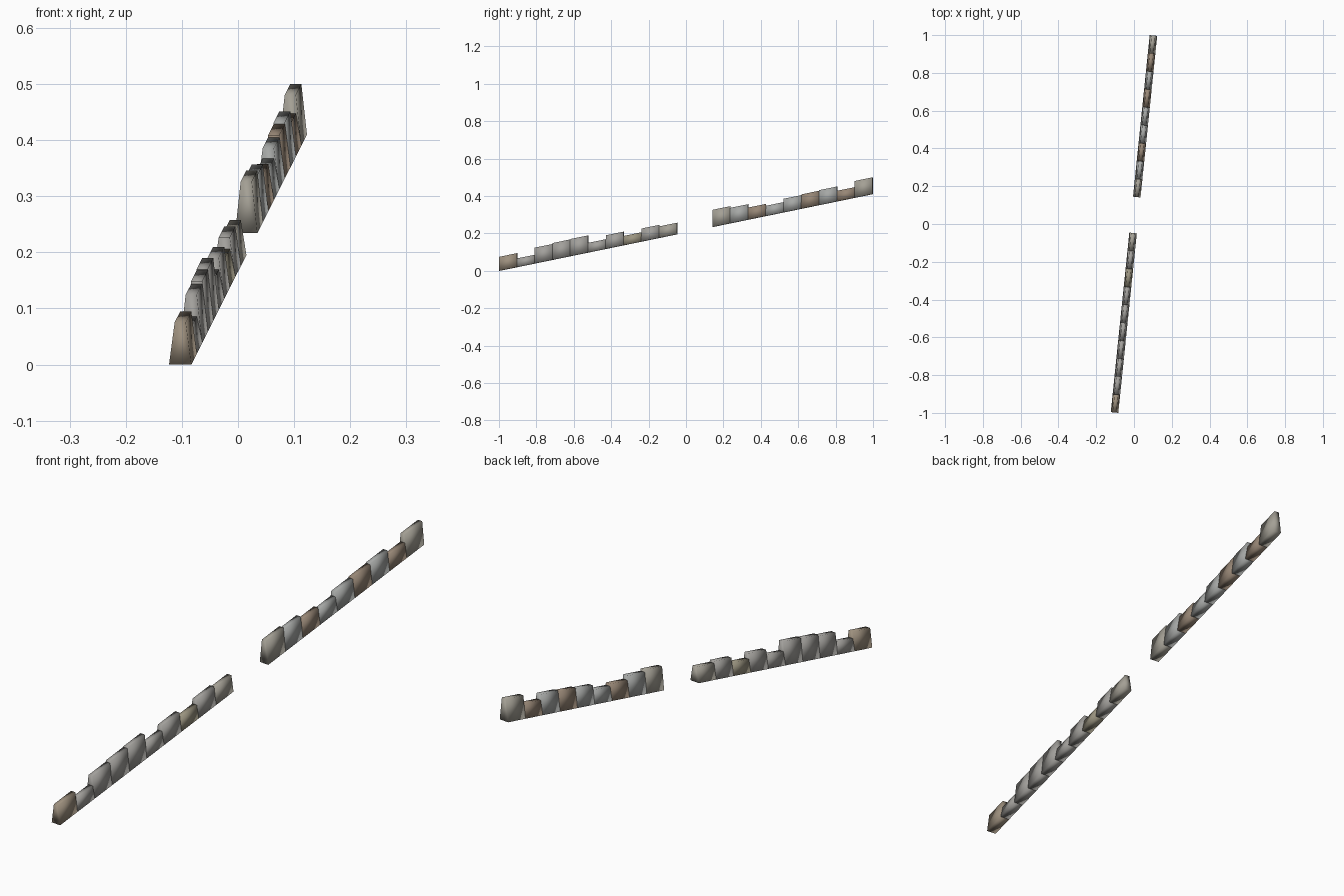
import bpy, bmesh
from mathutils import Vector

if "Cube" in bpy.data.objects:
    bpy.data.objects.remove(bpy.data.objects["Cube"])

SLOTS = 21
START, END = Vector((-0.103, -0.998, 0.0)), Vector((0.103, 0.998, 0.41))
STEP = (END - START) / SLOTS
SIDE = Vector((STEP.y, -STEP.x, 0)).normalized()
BASE_HALF, TOP_HALF = 0.02, 0.01

# stone colours
def material(name, rgb):
    m = bpy.data.materials.new(name)
    m.diffuse_color = (*rgb, 1)
    m.use_nodes = True
    m.node_tree.nodes["Principled BSDF"].inputs["Base Color"].default_value = m.diffuse_color
    return m

MATS = {
    "g": material("grey_stone", (0.36, 0.35, 0.33)),
    "l": material("light_stone", (0.38, 0.39, 0.38)),
    "w": material("warm_stone", (0.37, 0.35, 0.30)),
    "b": material("brown_stone", (0.31, 0.24, 0.18)),
    "t": material("tan_stone", (0.34, 0.28, 0.21)),
    "o": material("olive_stone", (0.33, 0.30, 0.22)),
}

# tapered block that follows the slope
def stone(slot, height, tone):
    bm = bmesh.new()
    rings = []
    for k in (0, 1):
        p = START + STEP * (slot + k)
        rings.append([bm.verts.new(p + SIDE * s + Vector((0, 0, z))) for s, z in
                      ((BASE_HALF, 0), (TOP_HALF, height), (-TOP_HALF, height), (-BASE_HALF, 0))])
    a, b = rings
    bm.faces.new(a)
    bm.faces.new(b[::-1])
    for i in range(4):
        j = (i + 1) % 4
        bm.faces.new((a[i], b[i], b[j], a[j]))
    bmesh.ops.recalc_face_normals(bm, faces=bm.faces)
    for f in bm.faces:
        f.smooth = True
    me = bpy.data.meshes.new(f"kerb_stone_{slot}")
    bm.to_mesh(me)
    bm.free()
    me.materials.append(MATS[tone])
    bpy.context.collection.objects.link(bpy.data.objects.new(me.name, me))

# lower and upper runs, with a two-stone gap between them
lower = [(.075, "t"), (.047, "g"), (.085, "g"), (.09, "g"), (.092, "g"),
         (.052, "g"), (.073, "g"), (.05, "o"), (.07, "g"), (.062, "w")]
upper = [(.092, "w"), (.083, "l"), (.065, "b"), (.055, "l"), (.073, "l"),
         (.077, "b"), (.08, "l"), (.057, "b"), (.09, "w")]
for first, run in ((0, lower), (12, upper)):
    for i, (h, tone) in enumerate(run):
        stone(first + i, h, tone)
